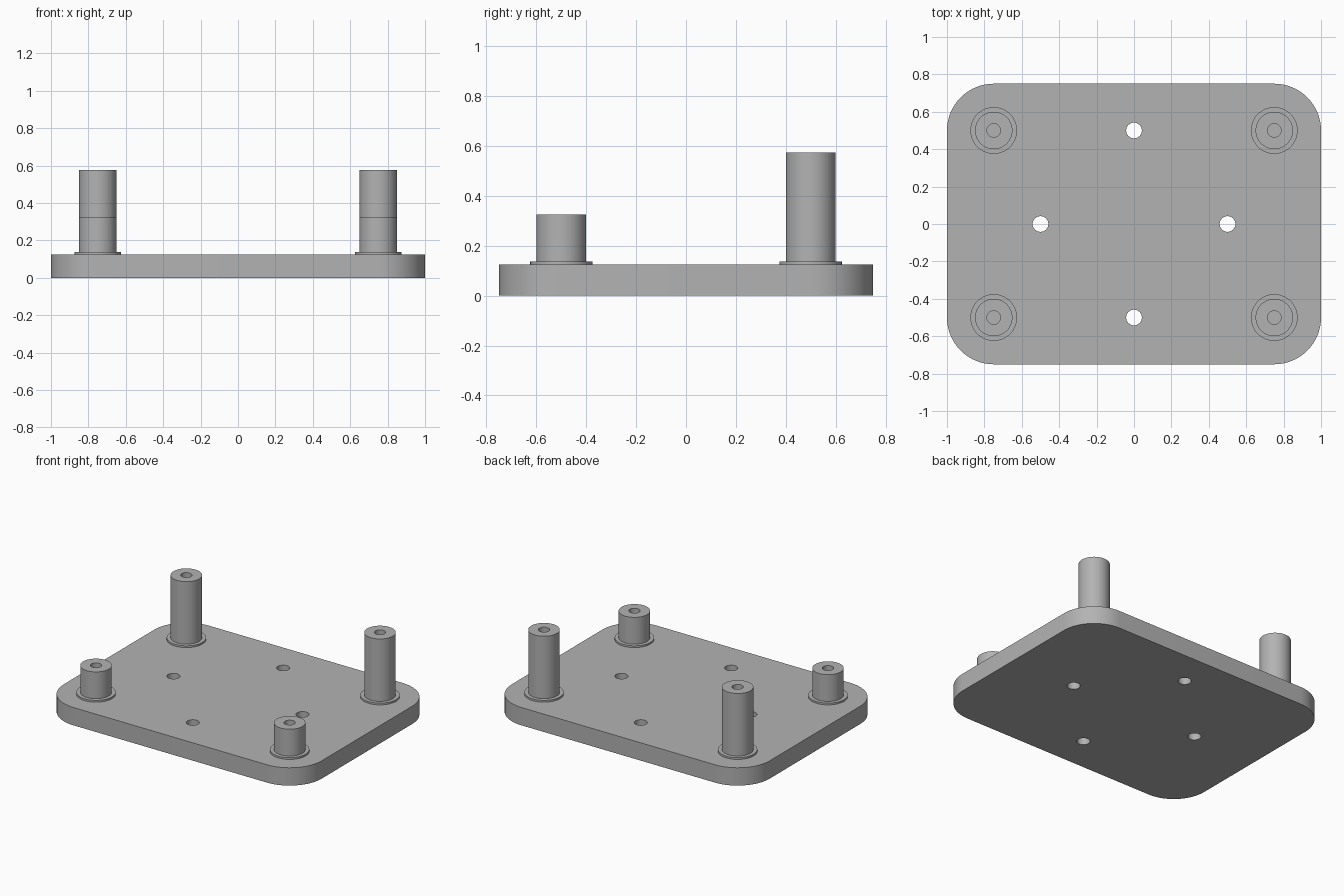
import bpy
import bmesh
from math import cos, sin, pi, radians

cube = bpy.data.objects.get("Cube")
if cube:
    bpy.data.objects.remove(cube, do_unlink=True)

PLATE_TOP = 0.125
GREY = (0.45, 0.45, 0.45, 1.0)

material = bpy.data.materials.new("plain grey")
material.use_nodes = True
material.diffuse_color = GREY
material.node_tree.nodes["Principled BSDF"].inputs["Base Color"].default_value = GREY


def arc(cx, cy, radius, start, sweep, steps):
    return [(cx + radius * cos(start + sweep * i / steps),
             cy + radius * sin(start + sweep * i / steps)) for i in range(steps + 1)]


def finish(name, bm):
    bmesh.ops.recalc_face_normals(bm, faces=bm.faces)
    mesh = bpy.data.meshes.new(name)
    bm.to_mesh(mesh)
    bm.free()
    mesh.materials.append(material)
    obj = bpy.data.objects.new(name, mesh)
    bpy.context.collection.objects.link(obj)
    bpy.ops.object.select_all(action="DESELECT")
    obj.select_set(True)
    bpy.context.view_layer.objects.active = obj
    bpy.ops.object.shade_smooth_by_angle(angle=radians(30))
    return obj


def add_loop(bm, points):
    verts = [bm.verts.new((x, y, 0)) for x, y in points]
    return [bm.edges.new((v, verts[i - 1])) for i, v in enumerate(verts)]


def base_plate():
    # Rounded outline and four through holes, filled and extruded
    bm = bmesh.new()
    outline = []
    for i, (sx, sy) in enumerate([(1, 1), (-1, 1), (-1, -1), (1, -1)]):
        outline += arc(sx * 0.75, sy * 0.5, 0.25, i * pi / 2, pi / 2, 16)
    edges = add_loop(bm, outline)
    for x, y in [(0.5, 0), (-0.5, 0), (0, 0.5), (0, -0.5)]:
        edges += add_loop(bm, arc(x, y, 0.042, 0, 2 * pi, 32)[:-1])
    bmesh.ops.triangle_fill(bm, edges=edges, use_beauty=True, normal=(0, 0, 1))
    result = bmesh.ops.extrude_face_region(bm, geom=bm.faces[:], use_keep_orig=True)
    top = [g for g in result["geom"] if isinstance(g, bmesh.types.BMVert)]
    bmesh.ops.translate(bm, verts=top, vec=(0, 0, PLATE_TOP))
    finish("base_plate", bm)


def standoff(name, x, y, top):
    # Flanged post with a blind screw hole, turned from a profile
    bm = bmesh.new()
    rim = PLATE_TOP + 0.0125
    profile = [(0.125, PLATE_TOP), (0.125, rim), (0.1, rim), (0.1, top),
               (0.036, top), (0.036, PLATE_TOP + 0.01)]
    rings = [[bm.verts.new((px, py, z)) for px, py in arc(0, 0, r, 0, 2 * pi, 48)[:-1]]
             for r, z in profile]
    for low, high in zip(rings, rings[1:]):
        for i in range(len(low)):
            bm.faces.new((low[i - 1], low[i], high[i], high[i - 1]))
    bm.faces.new(rings[0])
    bm.faces.new(rings[-1])
    finish(name, bm).location = (x, y, 0)


base_plate()
for side, x in (("left", 0.75), ("right", -0.75)):
    standoff(f"front_{side}_standoff", x, -0.5, 0.325)
    standoff(f"back_{side}_standoff", x, 0.5, 0.575)
